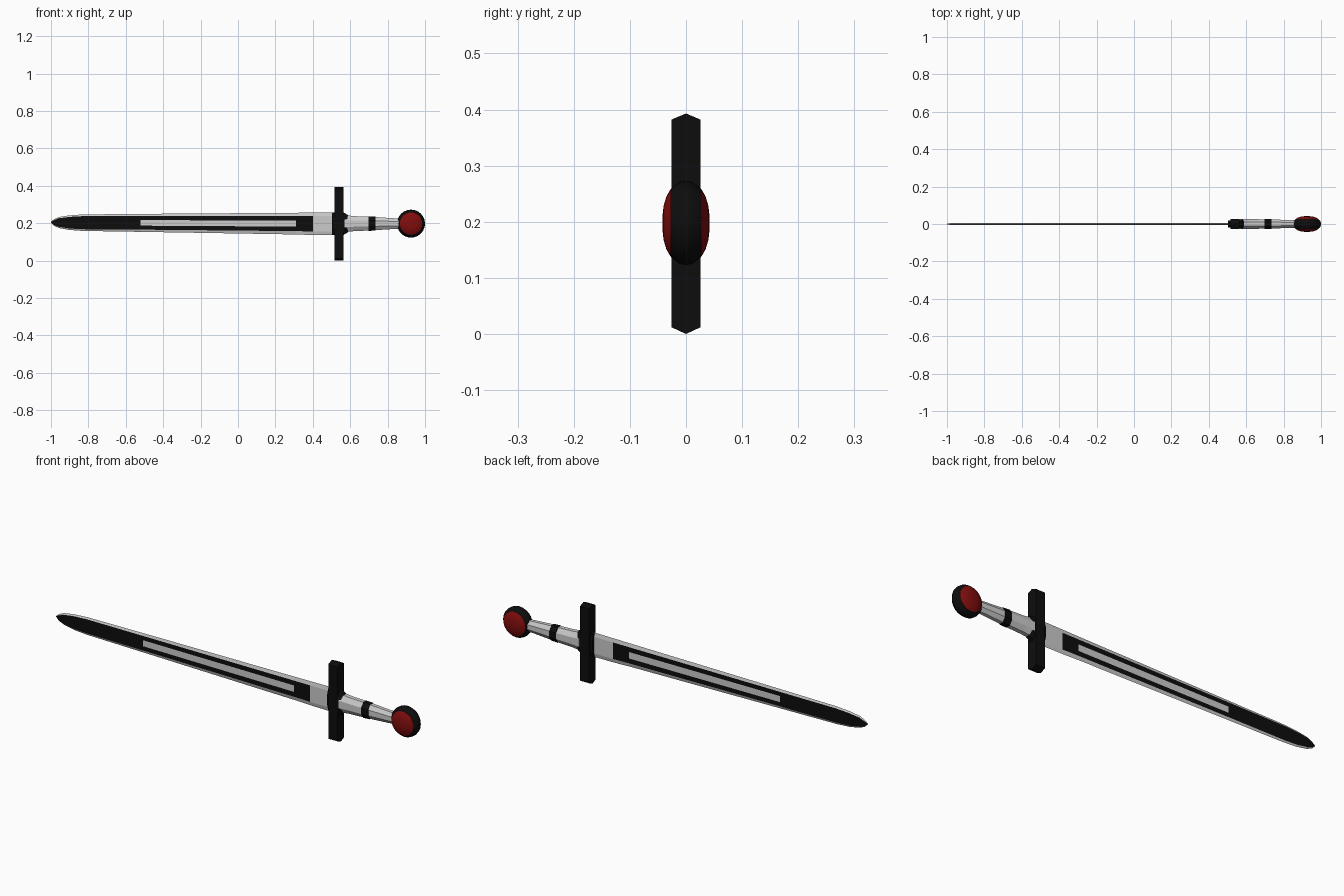
import bpy, bmesh, math

if "Cube" in bpy.data.objects:
    bpy.data.objects.remove(bpy.data.objects["Cube"])


def material(name, rgb):
    m = bpy.data.materials.new(name)
    m.diffuse_color = (*rgb, 1)
    m.use_nodes = True
    m.node_tree.nodes["Principled BSDF"].inputs["Base Color"].default_value = m.diffuse_color
    return m


STEEL = material("pale steel", (0.6, 0.6, 0.6))
BLACK = material("black metal", (0.004, 0.004, 0.004))
RED = material("deep red", (0.22, 0.004, 0.004))
ZC = 0.198  # height of the long axis


def finish(name, bm, mats, smooth=None):
    bmesh.ops.remove_doubles(bm, verts=bm.verts, dist=1e-5)
    bmesh.ops.recalc_face_normals(bm, faces=bm.faces)
    me = bpy.data.meshes.new(name)
    bm.to_mesh(me)
    bm.free()
    for m in mats:
        me.materials.append(m)
    ob = bpy.data.objects.new(name, me)
    bpy.context.collection.objects.link(ob)
    if smooth:
        bpy.ops.object.select_all(action='DESELECT')
        ob.select_set(True)
        bpy.context.view_layer.objects.active = ob
        bpy.ops.object.shade_smooth_by_angle(angle=math.radians(smooth))
    return ob


def loft(name, rings, mats, smooth=None):
    """Skin a list of equal-length point rings and cap both ends."""
    bm = bmesh.new()
    loops = [[bm.verts.new(p) for p in r] for r in rings]
    n = len(loops[0])
    for a, b in zip(loops, loops[1:]):
        for i in range(n):
            bm.faces.new((a[i], a[(i + 1) % n], b[(i + 1) % n], b[i]))
    bm.faces.new(loops[0])
    bm.faces.new(loops[-1])
    return finish(name, bm, mats, smooth)


def oval(x, ry, rz, n=8):
    k = 1 / math.cos(math.pi / n)
    return [(x, k * ry * math.cos(t), ZC + k * rz * math.sin(t))
            for t in (2 * math.pi * (i + 0.5) / n for i in range(n))]


def lathe_y(name, profile, mat, x, n=24):
    """Rings of (y, radius) around an axis along y."""
    rings = [[(x + r * math.cos(2 * math.pi * i / n), y,
               ZC + r * math.sin(2 * math.pi * i / n)) for i in range(n)] for y, r in profile]
    return loft(name, rings, [mat], 35)


# Blade: stations of x, centre z, half width, half width of the flat, half width of the stripe
stations = [
    (-1.0, 0.205, 0.003, 0.001, 0.0005), (-0.985, 0.204, 0.017, 0.011, 0.005),
    (-0.955, 0.204, 0.030, 0.023, 0.010), (-0.90, 0.203, 0.039, 0.031, 0.014),
    (-0.83, 0.203, 0.044, 0.035, 0.015), (-0.52, 0.202, 0.048, 0.036, 0.015),
    (0.31, 0.198, 0.058, 0.040, 0.016), (0.40, 0.197, 0.060, 0.041, 0.016),
    (0.53, 0.197, 0.061, 0.041, 0.016)]
T = 0.0045
bm = bmesh.new()
rows = []
for x, z, edge, flat, stripe in stations:
    th = T if x > -0.99 else 0.001
    half = [(0, edge), (th, flat), (th, stripe), (th, -stripe), (th, -flat), (0, -edge)]
    back = [(-y, h) for y, h in reversed(half[1:-1])]
    rows.append([bm.verts.new((x, y, z + h)) for y, h in half + back])
for j, (a, b) in enumerate(zip(rows, rows[1:])):
    xm = (stations[j][0] + stations[j + 1][0]) / 2
    for i in range(10):
        f = bm.faces.new((a[i], a[(i + 1) % 10], b[(i + 1) % 10], b[i]))
        on_flat = i in (1, 2, 3, 6, 7, 8)
        on_stripe = i in (2, 7) and -0.52 < xm < 0.31
        f.material_index = int(on_flat and not on_stripe and xm < 0.40)
bm.faces.new(rows[0])
bm.faces.new(rows[-1])
finish("blade", bm, [STEEL, BLACK])

# Crossguard: bar with pointed ends
outline = [(0, 0.393), (0.026, 0.382), (0.026, 0.012), (0, 0.0), (-0.026, 0.012), (-0.026, 0.382)]
loft("crossguard", [[(x, y, z) for y, z in outline] for x in (0.515, 0.565)], [BLACK])

# Collar in the middle of the guard
loft("guard_collar", [oval(x, ry, rz) for x, ry, rz in
                      ((0.503, 0.018, 0.060), (0.565, 0.025, 0.060), (0.588, 0.024, 0.046))], [BLACK])

# Grip: faceted taper, with a dark band
loft("grip", [oval(x, ry, rz) for x, ry, rz in
              ((0.57, 0.026, 0.046), (0.62, 0.026, 0.040), (0.70, 0.025, 0.037),
               (0.88, 0.020, 0.026))], [STEEL])
loft("grip_band", [oval(x, 0.0275, rz) for x, rz in ((0.697, 0.039), (0.734, 0.037))], [BLACK])

# Pommel: dark chamfered wheel with a red domed inset on each side
PX = 0.925
lathe_y("pommel", [(-0.027, 0.061), (-0.012, 0.073), (0, 0.075), (0.012, 0.073), (0.027, 0.061)], BLACK, PX)
for side, label in ((-1, "front"), (1, "back")):
    lathe_y("pommel_inset_" + label,
            [(side * y, r) for y, r in ((0.020, 0.061), (0.0275, 0.060), (0.035, 0.047),
                                        (0.040, 0.030), (0.042, 0.012))], RED, PX)
